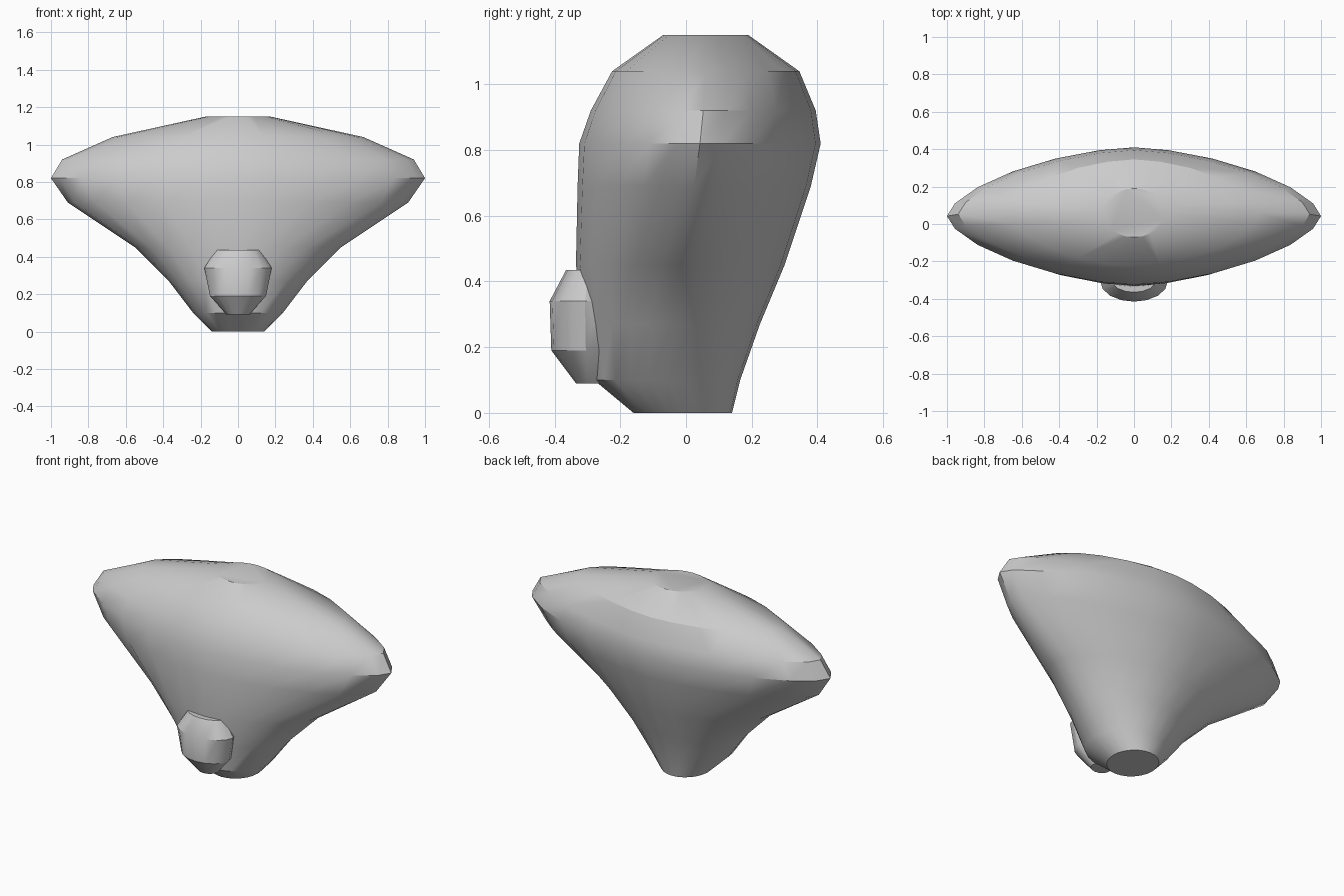
import bpy, bmesh
from math import sin, cos, pi, copysign, radians

if "Cube" in bpy.data.objects:
    bpy.data.objects.remove(bpy.data.objects["Cube"])

# Single grey material
grey = bpy.data.materials.new("light_grey")
grey.use_nodes = True
grey.diffuse_color = (0.6, 0.6, 0.6, 1)
grey.node_tree.nodes["Principled BSDF"].inputs["Base Color"].default_value = (0.6, 0.6, 0.6, 1)


def loft(name, levels, segments):
    """Stack superellipse rings: (z, half width, front y, back y, exponent)."""
    bm = bmesh.new()
    rings = []
    for z, half, front, back, power in levels:
        ring = []
        for i in range(segments):
            a = 2 * pi * i / segments
            c, s = cos(a), sin(a)
            x = half * copysign(abs(c) ** (2 / power), c)
            y = (front + back) / 2 + (back - front) / 2 * copysign(abs(s) ** (2 / power), s)
            ring.append(bm.verts.new((x, y, z)))
        rings.append(ring)
    for low, high in zip(rings, rings[1:]):
        for i in range(segments):
            j = (i + 1) % segments
            bm.faces.new((low[i], low[j], high[j], high[i]))
    bm.faces.new(rings[0][::-1])
    bm.faces.new(rings[-1])
    mesh = bpy.data.meshes.new(name)
    bm.to_mesh(mesh)
    bm.free()
    mesh.materials.append(grey)
    obj = bpy.data.objects.new(name, mesh)
    bpy.context.collection.objects.link(obj)
    bpy.ops.object.select_all(action='DESELECT')
    obj.select_set(True)
    bpy.context.view_layer.objects.active = obj
    bpy.ops.object.shade_smooth_by_angle(angle=radians(30))
    return obj


# Wide flaring body with a narrow foot
loft("body", [
    (0.00, 0.14, -0.16, 0.14, 2.0),
    (0.10, 0.24, -0.28, 0.165, 2.0),
    (0.27, 0.37, -0.305, 0.225, 1.9),
    (0.45, 0.55, -0.335, 0.30, 1.8),
    (0.69, 0.91, -0.33, 0.38, 1.65),
    (0.82, 1.00, -0.325, 0.41, 1.6),
    (0.92, 0.94, -0.29, 0.395, 1.6),
    (1.04, 0.67, -0.225, 0.345, 1.7),
    (1.15, 0.17, -0.07, 0.19, 2.0),
], 24)

# Small rounded knob low on the front
loft("front_knob", [
    (0.09, 0.06, -0.335, -0.23, 2.0),
    (0.19, 0.15, -0.41, -0.20, 2.0),
    (0.34, 0.18, -0.415, -0.20, 2.0),
    (0.435, 0.12, -0.365, -0.23, 2.0),
], 16)
